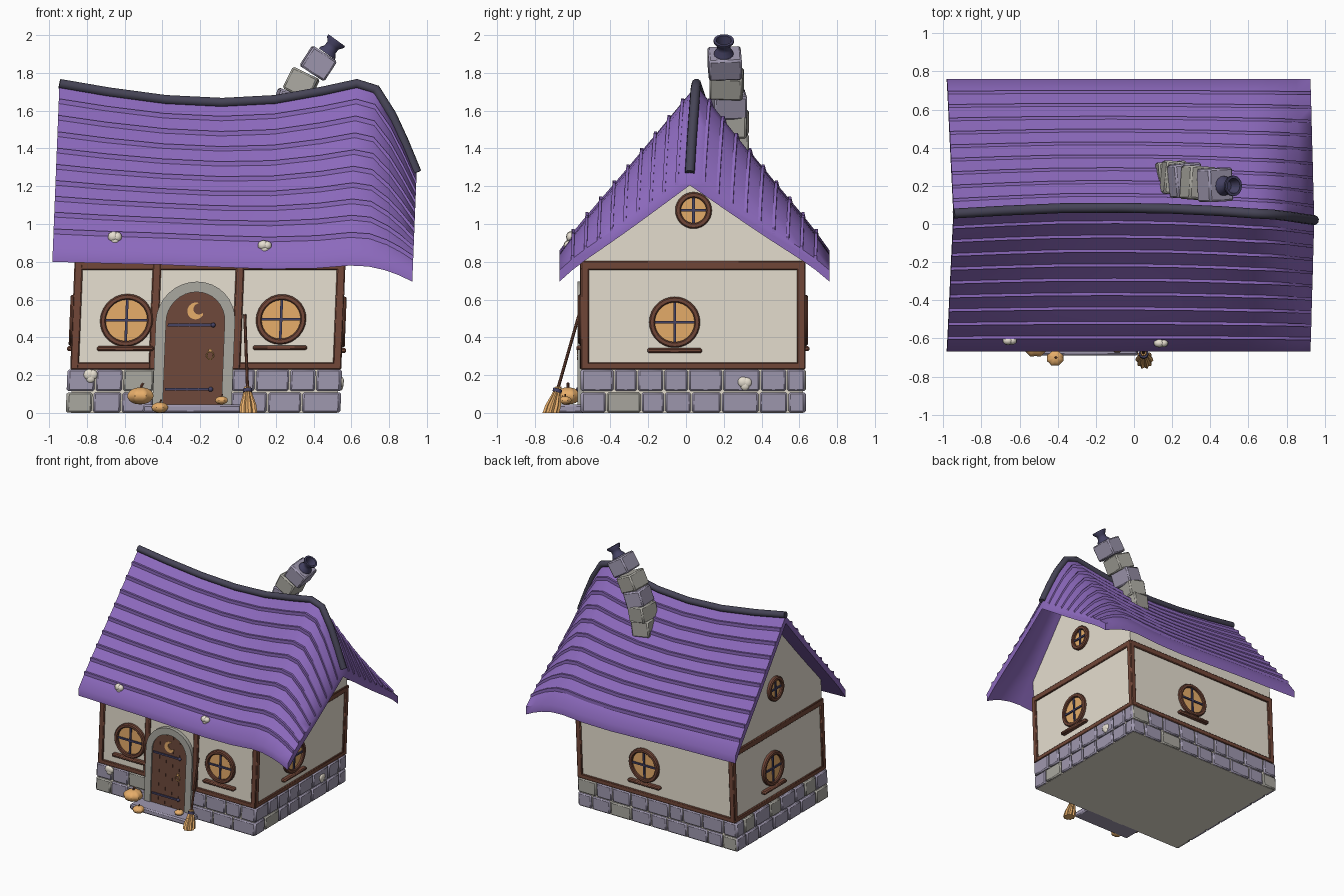
import bpy, bmesh, math, random
from mathutils import Matrix, Vector

if "Cube" in bpy.data.objects:
    bpy.data.objects.remove(bpy.data.objects["Cube"])
random.seed(4)
SHEAR = 0.04          # the whole house leans to +x with height
T = Matrix.Translation


def mat(name, r, g, b):
    m = bpy.data.materials.new(name)
    m.diffuse_color = [((c / 255 + .055) / 1.055) ** 2.4 for c in (r, g, b)] + [1]
    m.use_nodes = True
    m.node_tree.nodes["Principled BSDF"].inputs["Base Color"].default_value = m.diffuse_color
    return m


PURPLE = mat("roof purple", 141, 106, 190)
CHARCOAL = mat("ridge charcoal", 70, 68, 86)
PLASTER = mat("cream plaster", 250, 242, 226)
TIMBER = mat("timber brown", 114, 71, 56)
DOOR = mat("door brown", 110, 73, 59)
LAV = mat("lavender stone", 159, 152, 175)
GREY = mat("grey stone", 170, 168, 160)
ORANGE = mat("warm orange", 243, 183, 112)
IRON = mat("indigo iron", 70, 67, 100)


def done(name, bm, m, shear=True, angle=40):
    if shear:
        for v in bm.verts:
            v.co.x += SHEAR * v.co.z
    bmesh.ops.recalc_face_normals(bm, faces=bm.faces[:])
    me = bpy.data.meshes.new(name)
    bm.to_mesh(me)
    bm.free()
    me.materials.append(m)
    me.shade_smooth()
    me.set_sharp_from_angle(angle=math.radians(angle))
    bpy.context.collection.objects.link(bpy.data.objects.new(name, me))


def box(bm, M, size, bevel=0.0):
    r = bmesh.ops.create_cube(bm, size=1, matrix=M @ Matrix.Diagonal((*size, 1)))
    if bevel:
        es = list({e for v in r['verts'] for e in v.link_edges})
        bmesh.ops.bevel(bm, geom=es, offset=bevel, segments=1, affect='EDGES')


def span(bm, lo, hi, bevel=0.0):
    lo, hi = Vector(lo), Vector(hi)
    box(bm, T((lo + hi) / 2), hi - lo, bevel)


def loft(bm, secs, cap=True):
    rings = [[bm.verts.new(p) for p in s] for s in secs]
    n = len(rings[0])
    for a, b in zip(rings, rings[1:]):
        for i in range(n):
            bm.faces.new((a[i], a[(i + 1) % n], b[(i + 1) % n], b[i]))
    if cap:
        bm.faces.new(rings[0])
        bm.faces.new(rings[-1])


def lathe(bm, prof, M, n=24, cap=True):
    loft(bm, [[M @ Vector((r * math.cos(2 * math.pi * i / n), r * math.sin(2 * math.pi * i / n), h))
               for i in range(n)] for r, h in prof], cap)


def tube(bm, pts, r, n=8):
    pts = [Vector(p) for p in pts]
    secs = []
    for i, p in enumerate(pts):
        q = (pts[min(i + 1, len(pts) - 1)] - pts[max(i - 1, 0)]).to_track_quat('Z', 'Y')
        secs.append([p + q @ Vector((r * math.cos(2 * math.pi * k / n), r * math.sin(2 * math.pi * k / n), 0))
                     for k in range(n)])
    loft(bm, secs)


def frame(origin, out):
    z, y = Vector(out), Vector((0, 0, 1))
    M = Matrix((y.cross(z), y, z)).transposed().to_4x4()
    return T(origin) @ M


# Roof: x, ridge height, eave height, ridge y
KNOTS = [(-1.015, 1.735, .86, .055), (-.75, 1.69, .852, .07), (-.45, 1.65, .845, .083), (-.15, 1.635, .832, .085),
         (.13, 1.65, .822, .08), (.38, 1.695, .825, .068), (.56, 1.735, .84, .055), (.66, 1.705, .835, .05),
         (.75, 1.57, .815, .04), (.82, 1.43, .79, .03), (.895, 1.265, .755, .02)]
EAVE = (-.67, .76)


def knot(x):
    for a, b in zip(KNOTS, KNOTS[1:]):
        if a[0] <= x <= b[0]:
            f = (x - a[0]) / (b[0] - a[0])
            return [p + f * (q - p) for p, q in zip(a, b)]


def roof_pt(k, t, side, dz=0.0):
    x, rz, ez, ry = k
    return Vector((x, ry + t * (EAVE[side] - ry), rz + t * (ez - rz) + dz + .012 * math.sin(math.pi * t ** 4)))


bm = bmesh.new()
ts = [i / 10 for i in range(11)]
secs = []
for k in KNOTS:
    prof = [(t, 0) for t in ts[::-1]] + [(t, 1) for t in ts[1:]]
    secs.append([roof_pt(k, t, s) for t, s in prof] + [roof_pt(k, t, s, -.06) for t, s in prof[::-1]])
loft(bm, secs)
done("roof", bm, PURPLE, angle=50)

# Raised edges of the roof courses
bm = bmesh.new()
for side in (0, 1):
    for t in ts[1:10]:
        loft(bm, [[roof_pt(k, t, side) + Vector((0, dy, dz)) for dy, dz in
                   ((-.008, -.015), (.008, -.015), (.008, .016), (-.008, .016))] for k in KNOTS])
done("roof_courses", bm, PURPLE)

bm = bmesh.new()
tube(bm, [roof_pt(k, 0, 0, .008) for k in KNOTS], .026, 10)
done("ridge_cap", bm, CHARCOAL, angle=60)

# Plaster walls run from the ground to the underside of the roof
X0, X1, Y0, Y1 = -.885, .525, -.545, .62
bm = bmesh.new()
secs = []
for x in (X0, -.6, -.3, 0, .3, X1):
    k = knot(x)
    ry = k[3]
    top = [roof_pt(k, t, s, -.045) for t, s in (((Y1 - ry) / (EAVE[1] - ry), 1), (0, 0), ((Y0 - ry) / (EAVE[0] - ry), 0))]
    secs.append([Vector((x, Y0, 0)), Vector((x, Y1, 0))] + top)
loft(bm, secs)
done("plaster_walls", bm, PLASTER, angle=20)

# Timber frame
bm = bmesh.new()
P = .012
for x in (X0, X1):
    for y in (Y0, Y1):
        box(bm, T((x + (.01 if x < 0 else -.01), y + (.01 if y < 0 else -.01), .515)), (.045, .045, .57), .006)
for x in (-.46, -.02):
    box(bm, T((x, Y0, .515)), (.045, .03, .57), .006)
for z0, z1 in ((.23, .267), (.757, .805)):
    for x in (X0, X1):
        span(bm, (x - P, Y0 - P, z0), (x + P, Y1 + P, z1), .005)
    span(bm, (X0 - P, Y1 - P, z0), (X1 + P, Y1 + P, z1), .005)
span(bm, (X0 - P, Y0 - P, .757), (X1 + P, Y0 + P, .805), .005)
span(bm, (X0 - P, Y0 - P, .23), (-.44, Y0 + P, .267), .005)
span(bm, (-.045, Y0 - P, .23), (X1 + P, Y0 + P, .267), .005)
done("timber_frame", bm, TIMBER)

# Stone footing of separate blocks
stones = {LAV: bmesh.new(), GREY: bmesh.new()}


def course(a, b, z0, z1, place):
    while a < b - .01:
        w = random.uniform(.12, .2)
        if b - a - w < .09:
            w = b - a
        p, q = place(a + .004, z0)[0], place(a + w - .004, z1)[1]
        span(stones[GREY if random.random() < .14 else LAV], [min(c) for c in zip(p, q)], [max(c) for c in zip(p, q)], .009)
        a += w


for z0, z1 in ((.002, .109), (.115, .23)):
    front = lambda a, z: ((a, -.558, z), (a, -.51, z))
    course(-.91, -.45, z0, z1, front)
    course(-.04, .54, z0, z1, front)
    course(-.91, .54, z0, z1, lambda a, z: ((a, .634, z), (a, .59, z)))
    course(-.555, .632, z0, z1, lambda a, z: ((-.912, a, z), (-.87, a, z)))
    course(-.555, .632, z0, z1, lambda a, z: ((.542, a, z), (.5, a, z)))
done("lavender_stones", stones[LAV], LAV)
done("grey_stones", stones[GREY], GREY)


# Round windows
def window(name, M, r, sill=True):
    bm = bmesh.new()
    w = .03
    lathe(bm, [(r, -.01), (r, .018), (r - .007, .026), (r - w + .006, .026), (r - w, .02), (r - w, -.01)], M, 28, False)
    if sill:
        box(bm, M @ T((0, -.15, .012)), (r * 2.15, .026, .045), .008)
    done(name + "_frame", bm, TIMBER)
    bm = bmesh.new()
    lathe(bm, [(r - w + .003, 0), (r - w + .003, .006)], M, 28)
    done(name + "_pane", bm, ORANGE)
    bm = bmesh.new()
    box(bm, M @ T((0, 0, .01)), (r * 1.64, .014, .012))
    box(bm, M @ T((0, 0, .01)), (.014, r * 1.64, .012))
    done(name + "_bars", bm, IRON)


window("front_left_window", frame((-.61, Y0, .49), (0, -1, 0)), .14)
window("front_right_window", frame((.208, Y0, .495), (0, -1, 0)), .133)
window("back_window", frame((-.08, Y1, .49), (0, 1, 0)), .135)
window("right_window", frame((X1, -.06, .48), (1, 0, 0)), .135)
window("right_gable_window", frame((X1, .04, 1.072), (1, 0, 0)), .097, False)
window("left_window", frame((X0, .12, .49), (-1, 0, 0)), .135)
window("left_gable_window", frame((X0, .05, 1.11), (-1, 0, 0)), .097, False)

# Door, arch, ironwork
D = frame((-.245, Y0, .04), (0, -1, 0))


def arch(r, z, h=.445):
    pts = [(r, 0)] + [(r * math.cos(math.pi * i / 16), h + r * math.sin(math.pi * i / 16)) for i in range(17)] + [(-r, 0)]
    return [D @ Vector((x, y, z)) for x, y in pts]


bm = bmesh.new()
loft(bm, list(zip(arch(.21, -.02), arch(.21, .03), arch(.155, .03), arch(.155, -.02))))
done("door_arch", bm, GREY)
bm = bmesh.new()
loft(bm, [arch(.157, -.01), arch(.157, .02)])
for x, h in ((-.09, .56), (-.03, .595), (.03, .595), (.09, .56)):
    box(bm, D @ T((x, h / 2, .02)), (.004, h, .003))
done("door", bm, DOOR)
bm = bmesh.new()
for y in (.085, .425):
    box(bm, D @ T((-.028, y, .023)), (.235, .014, .012))
    bmesh.ops.create_icosphere(bm, subdivisions=2, radius=.013, matrix=D @ T((.095, y, .024)))
done("door_hinges", bm, IRON)
bm = bmesh.new()
cres = []
for i in range(17):
    a = math.radians(80 + 250 * i / 16)
    b = math.radians(95 + 220 * i / 16)
    o = (.045 * math.cos(a), .5 + .045 * math.sin(a))
    q = (.016 + .029 * math.cos(b), .51 + .029 * math.sin(b))
    cres.append([D @ Vector((*p, z)) for p, z in ((o, .019), (o, .027), (q, .027), (q, .019))])
loft(bm, cres)
done("door_moon", bm, ORANGE)
bm = bmesh.new()
tube(bm, [D @ Vector((.085 + .018 * math.sin(i * math.pi / 8), .265 + .022 * math.cos(i * math.pi / 8), .028))
          for i in range(17)], .004, 6)
box(bm, D @ T((.085, .29, .024)), (.018, .018, .012))
done("door_handle", bm, ORANGE)
bm = bmesh.new()
span(bm, (-.505, -.69, 0), (.02, -.53, .045), .01)
done("door_step", bm, LAV)

# Crooked chimney
blocks = {LAV: bmesh.new(), GREY: bmesh.new()}
for x, y, z, tilt, turn, m in ((.2, .24, 1.42, 8, 5, GREY), (.225, .24, 1.53, 12, -6, GREY), (.27, .23, 1.635, 20, 6, LAV),
                               (.335, .215, 1.742, 26, -4, GREY), (.425, .205, 1.85, 33, 3, LAV)):
    M = T((x, y, z)) @ Matrix.Rotation(math.radians(tilt), 4, 'Y') @ Matrix.Rotation(math.radians(turn), 4, 'Z')
    box(blocks[m], M, (.15, .175, .128), .01)
done("chimney_lavender_blocks", blocks[LAV], LAV, False)
done("chimney_grey_blocks", blocks[GREY], GREY, False)
bm = bmesh.new()
lathe(bm, [(.052, 0), (.05, .012), (.036, .03), (.036, .055), (.054, .078), (.054, .09), (.04, .09), (.028, .03)],
      T((.47, .2, 1.9)) @ Matrix.Rotation(math.radians(36), 4, 'Y'), 16)
done("chimney_pot", bm, IRON, False)

# Pale lichen patches on roof and stones
bm = bmesh.new()
for x, y, z, s in ((-.69, -.612, .925, (1, .8, 1)), (.105, -.625, .88, (1, .8, .9)),
                   (-.79, -.555, .195, (1, .5, 1)), (.54, .31, .155, (.5, 1, 1))):
    for dx, dz, r in ((-.008, .008, .029), (.012, .006, .027), (.002, -.012, .025)):
        off = (dx, 0, dz) if s[0] == 1 else (0, dx, dz)
        bmesh.ops.create_icosphere(bm, subdivisions=2, radius=r,
                                   matrix=T(Vector((x, y, z)) + Vector(off)) @ Matrix.Diagonal((*s, 1)))
done("lichen_patches", bm, PLASTER)

# Pumpkins
bm, stems = bmesh.new(), bmesh.new()
for x, y, z, r in ((-.52, -.625, .045, .075), (-.415, -.7, 0, .047), (-.09, -.64, .045, .036)):
    n = 32
    prof = [(math.sin(math.pi * i / 10) * .97 + .03, -math.cos(math.pi * i / 10)) for i in range(11)]
    loft(bm, [[Vector((x, y, z + r * .6)) + r * Vector((
        p * (1 - .09 * abs(math.cos(4 * a))) * math.cos(a), p * (1 - .09 * abs(math.cos(4 * a))) * math.sin(a), .6 * h))
        for a in (2 * math.pi * j / n for j in range(n))] for p, h in prof])
    tube(stems, [(x, y, z + r * 1.1), (x + r * .05, y, z + r * 1.3), (x + r * .15, y, z + r * 1.5)], r * .11, 6)
done("pumpkins", bm, ORANGE)
done("pumpkin_stems", stems, TIMBER)

# Broom leaning on the wall
base, top = Vector((.055, -.715, 0)), Vector((.015, -.566, .52))
bm = bmesh.new()
tube(bm, [base.lerp(top, .2), top], .0085, 8)
done("broom_handle", bm, TIMBER)
bm = bmesh.new()
n = 20
loft(bm, [[base.lerp(top, f) + r * (1 - .2 * (i % 2)) * Vector((math.cos(2 * math.pi * i / n), math.sin(2 * math.pi * i / n), 0))
           for i in range(n)] for f, r in ((.0, .047), (.08, .044), (.18, .027), (.27, .016))])
done("broom_bristles", bm, ORANGE, angle=20)
bm = bmesh.new()
tube(bm, [base.lerp(top, .21), base.lerp(top, .245)], .025, 12)
done("broom_binding", bm, IRON)
